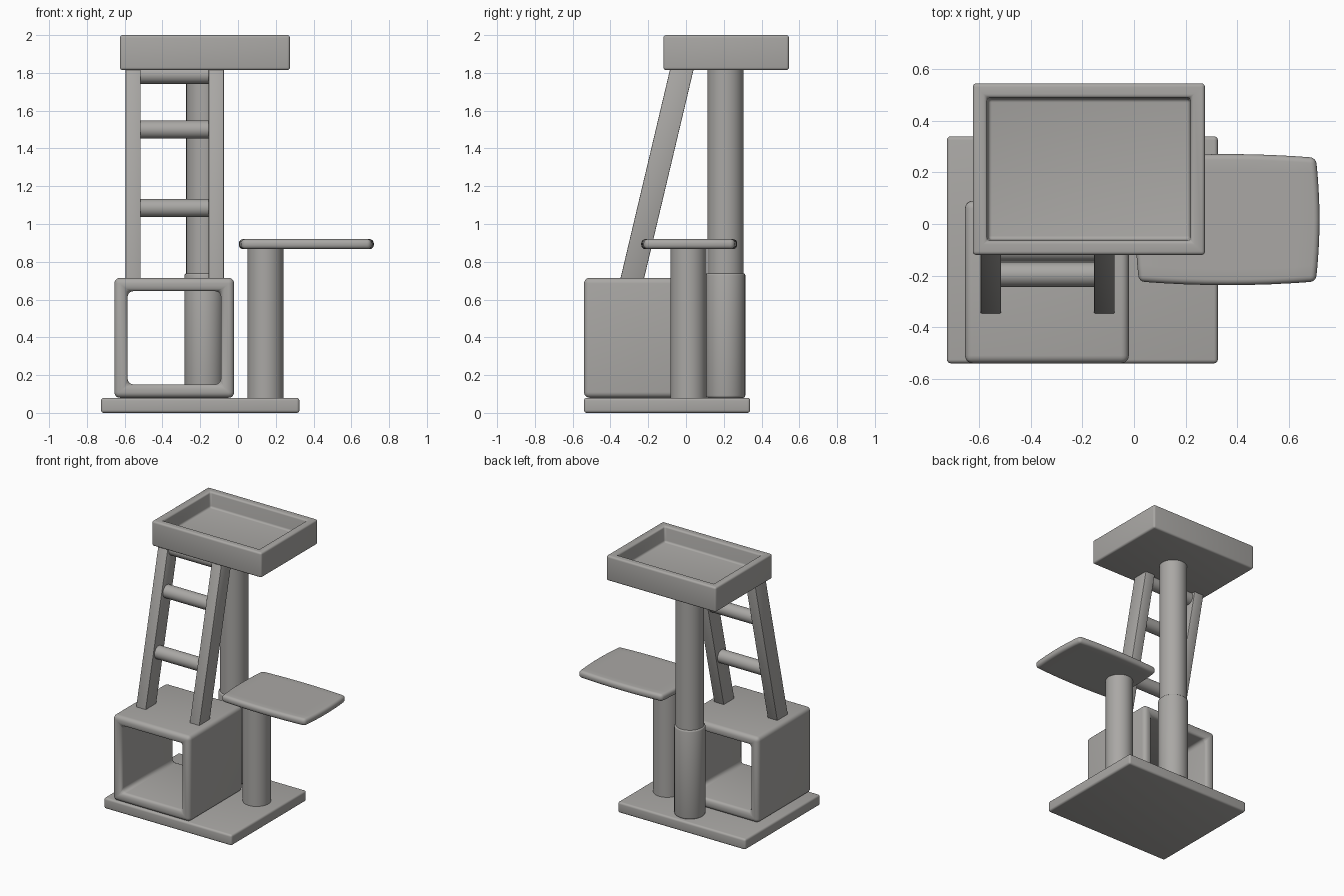
import bpy, bmesh, math
from mathutils import Matrix, Vector

if "Cube" in bpy.data.objects:
    bpy.data.objects.remove(bpy.data.objects["Cube"])

grey = bpy.data.materials.new("warm_grey")
grey.diffuse_color = (0.40, 0.39, 0.375, 1)
grey.use_nodes = True
grey.node_tree.nodes["Principled BSDF"].inputs["Base Color"].default_value = grey.diffuse_color


def finish(name, bm, bevel=0.0, segments=4, angle=40):
    """Round the sharp edges, then turn the bmesh into a smooth-shaded object."""
    bmesh.ops.recalc_face_normals(bm, faces=bm.faces[:])
    if bevel:
        sharp = [e for e in bm.edges if e.calc_face_angle(0) > math.radians(35)]
        bmesh.ops.bevel(bm, geom=sharp, offset=bevel, segments=segments,
                        profile=0.5, affect='EDGES', clamp_overlap=True)
    me = bpy.data.meshes.new(name)
    bm.to_mesh(me)
    bm.free()
    me.materials.append(grey)
    ob = bpy.data.objects.new(name, me)
    bpy.context.collection.objects.link(ob)
    bpy.ops.object.select_all(action='DESELECT')
    ob.select_set(True)
    bpy.context.view_layer.objects.active = ob
    bpy.ops.object.shade_smooth_by_angle(angle=math.radians(angle))
    return ob


def box(x0, x1, y0, y1, z0, z1):
    bm = bmesh.new()
    bmesh.ops.create_cube(bm, size=1)
    bmesh.ops.scale(bm, vec=(x1 - x0, y1 - y0, z1 - z0), verts=bm.verts)
    bmesh.ops.translate(bm, vec=((x0 + x1) / 2, (y0 + y1) / 2, (z0 + z1) / 2),
                        verts=bm.verts)
    bm.normal_update()
    return bm


def cylinder(name, centre, radius, length, axis='Z', bevel=0.0):
    bm = bmesh.new()
    rot = Matrix.Rotation(math.pi / 2, 4, 'Y') if axis == 'X' else Matrix()
    bmesh.ops.create_cone(bm, cap_ends=True, segments=40, radius1=radius,
                          radius2=radius, depth=length,
                          matrix=Matrix.Translation(centre) @ rot)
    return finish(name, bm, bevel, 3)


# base board
finish("base", box(-0.725, 0.325, -0.54, 0.34, 0, 0.08), 0.015)

# hideaway box, open at front and back
bm = box(-0.655, -0.02, -0.54, 0.09, 0.08, 0.715)
ends = [f for f in bm.faces if abs(f.normal.y) > 0.9]
bmesh.ops.inset_individual(bm, faces=ends, thickness=0.1)
rims = [e for f in ends for e in f.edges]
bmesh.ops.delete(bm, geom=ends, context='FACES_ONLY')
bmesh.ops.bridge_loops(bm, edges=rims)
finish("hideaway_box", bm, 0.03, 5)

# posts
cylinder("short_post", (0.145, 0.013, 0.475), 0.095, 0.80)
cylinder("tall_post", (-0.178, 0.209, 0.96), 0.096, 1.76)
cylinder("post_sleeve", (-0.178, 0.209, 0.41), 0.105, 0.66, bevel=0.012)

# side platform with gently bowed edges
bm = box(-0.343, 0.343, -0.24, 0.24, 0.867, 0.92)
flat = [e for e in bm.edges if abs(e.verts[0].co.z - e.verts[1].co.z) < 0.01]
bmesh.ops.subdivide_edges(bm, edges=flat, cuts=7, use_grid_fill=True)
for v in bm.verts:
    u, w = v.co.x / 0.343, v.co.y / 0.24
    v.co.x += 0.014 * u * (1 - w * w)
    v.co.y += 0.014 * w * (1 - u * u)
bmesh.ops.translate(bm, vec=(0.362, 0.017, 0), verts=bm.verts)
finish("side_platform", bm, 0.022, 4)

# top bed: tray with a sunken floor
bm = box(-0.625, 0.275, -0.12, 0.545, 1.815, 2.0)
top = [f for f in bm.faces if f.normal.z > 0.9]
bmesh.ops.inset_region(bm, faces=top, thickness=0.077)
bmesh.ops.inset_region(bm, faces=top, thickness=0.008, depth=-0.115)
finish("top_bed", bm, 0.014, 4)

# ladder: two leaning rails and three rungs
Z0, Z1, SLOPE = 0.71, 1.83, 0.237


def lean(z):
    return -0.2825 + (z - 0.72) * SLOPE


for side, x in (("left", -0.555), ("right", -0.115)):
    bm = box(x - 0.04, x + 0.04, -0.0625, 0.0625, Z0, Z1)
    for v in bm.verts:
        v.co.y += lean(v.co.z)
    finish(side + "_ladder_rail", bm, 0.004, 2)
for i, z in enumerate((1.085, 1.50, 1.79)):
    cylinder(f"ladder_rung_{i + 1}", (-0.335, lean(z), z), 0.048, 0.40, 'X')
